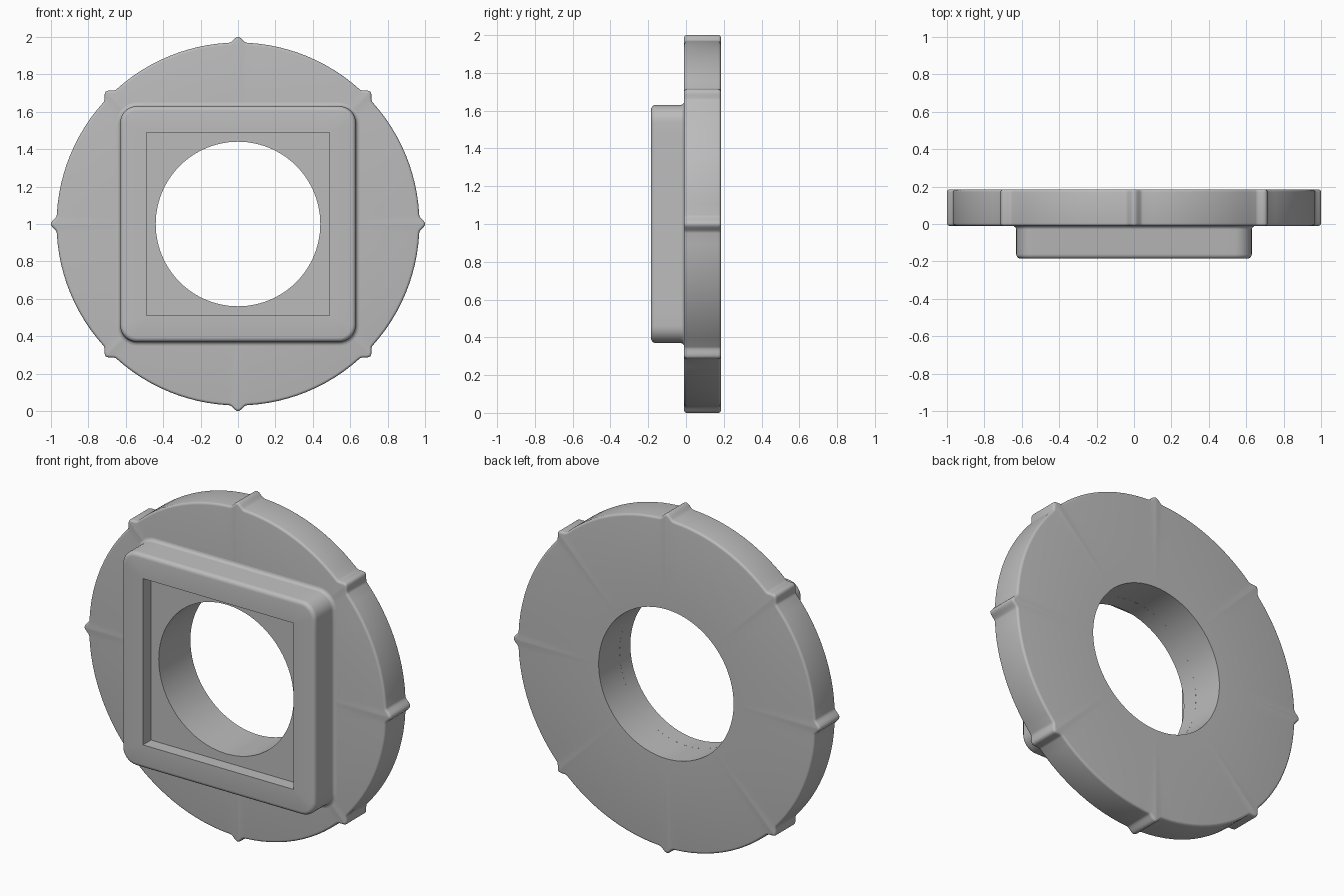
import bpy
import bmesh
from math import pi, sin, cos, atan2, hypot, radians

cube = bpy.data.objects.get("Cube")
if cube:
    bpy.data.objects.remove(cube, do_unlink=True)

CENTER_Z = 1.0
FRONT, FACE, BACK = -0.185, -0.01, 0.185   # block front, disc front, disc back
HOLE_R = 0.44

grey = bpy.data.materials.new("plain grey")
grey.use_nodes = True
grey.diffuse_color = (0.5, 0.5, 0.5, 1)
grey.node_tree.nodes["Principled BSDF"].inputs["Base Color"].default_value = (0.5, 0.5, 0.5, 1)


def loft_closed(name, rings):
    """Join a cyclic list of (outline, y) rings into a ring-shaped solid."""
    bm = bmesh.new()
    loops = [[bm.verts.new((x, y, z + CENTER_Z)) for x, z in pts] for pts, y in rings]
    n = len(loops[0])
    for a, b in zip(loops, loops[1:] + loops[:1]):
        for i in range(n):
            j = (i + 1) % n
            bm.faces.new((a[i], a[j], b[j], b[i]))
    bmesh.ops.remove_doubles(bm, verts=bm.verts, dist=1e-5)
    bmesh.ops.recalc_face_normals(bm, faces=bm.faces)
    mesh = bpy.data.meshes.new(name)
    bm.to_mesh(mesh)
    bm.free()
    mesh.materials.append(grey)
    obj = bpy.data.objects.new(name, mesh)
    bpy.context.collection.objects.link(obj)
    bpy.ops.object.select_all(action="DESELECT")
    obj.select_set(True)
    bpy.context.view_layer.objects.active = obj
    bpy.ops.object.shade_smooth_by_angle(angle=radians(30))
    return obj


def circle_like(outline, radius):
    """Circle sampled at the same angles as an outline."""
    return [(radius * x / hypot(x, z), radius * z / hypot(x, z)) for x, z in outline]


# Disc: round rim with eight small grip ridges
RIM_R, RIDGE, RIDGE_HALF = 0.97, 0.03, 0.05


def rim_point(a):
    t = (a + pi / 8) % (pi / 4) - pi / 8
    r = RIM_R
    if abs(t) < RIDGE_HALF:
        r += RIDGE * (0.5 + 0.5 * cos(pi * t / RIDGE_HALF))
    return r * cos(a), r * sin(a)


def rim(inset):
    pts = []
    for a in rim_angles:
        x, z = rim_point(a)
        x0, z0 = rim_point(a - 0.001)
        x1, z1 = rim_point(a + 0.001)
        length = hypot(x1 - x0, z1 - z0)
        pts.append((x - inset * (z1 - z0) / length, z + inset * (x1 - x0) / length))
    return pts


rim_angles = []
for k in range(8):
    base = k * pi / 4
    rim_angles += [base + RIDGE_HALF * (i / 8 - 1) for i in range(16)]
    span = pi / 4 - 2 * RIDGE_HALF
    rim_angles += [base + RIDGE_HALF + span * i / 12 for i in range(12)]

ROUND, STEPS = 0.014, 4
turns = [i / STEPS * pi / 2 for i in range(STEPS + 1)]
hole = circle_like(rim(0), HOLE_R)
disc = [(hole, FACE)]
disc += [(rim(ROUND * (1 - sin(t))), FACE + ROUND * (1 - cos(t))) for t in turns]
disc += [(rim(ROUND * (1 - cos(t))), BACK - ROUND * (1 - sin(t))) for t in turns]
disc += [(hole, BACK)]
loft_closed("disc", disc)


# Square block: flared base, rounded front edge, square pocket, round hole
def rounded_square(half, corner):
    pts = []
    c = half - corner
    for k in range(4):
        a0 = k * pi / 2
        arc = [(c + corner * cos(i * pi / 16), c + corner * sin(i * pi / 16)) for i in range(9)]
        side = [(c - 2 * c * i / 16, half) for i in range(1, 16)]
        pts += [(x * cos(a0) - z * sin(a0), x * sin(a0) + z * cos(a0)) for x, z in arc + side]
    return pts


HALF, CORNER, FLARE, EDGE = 0.63, 0.09, 0.02, 0.024
POCKET, POCKET_FLOOR = 0.49, FRONT + 0.075
block_hole = circle_like(rounded_square(HALF, CORNER), HOLE_R)
block = [(block_hole, FACE)]
block += [(rounded_square(HALF + FLARE * (1 - sin(t)), CORNER + FLARE * (1 - sin(t))),
           FACE - FLARE * (1 - cos(t))) for t in turns]
block += [(rounded_square(HALF - EDGE * (1 - cos(t)), CORNER - EDGE * (1 - cos(t))),
           FRONT + EDGE * (1 - sin(t))) for t in turns]
block += [(rounded_square(POCKET, 0), FRONT),
          (rounded_square(POCKET, 0), POCKET_FLOOR),
          (block_hole, POCKET_FLOOR)]
loft_closed("square_block", block)
